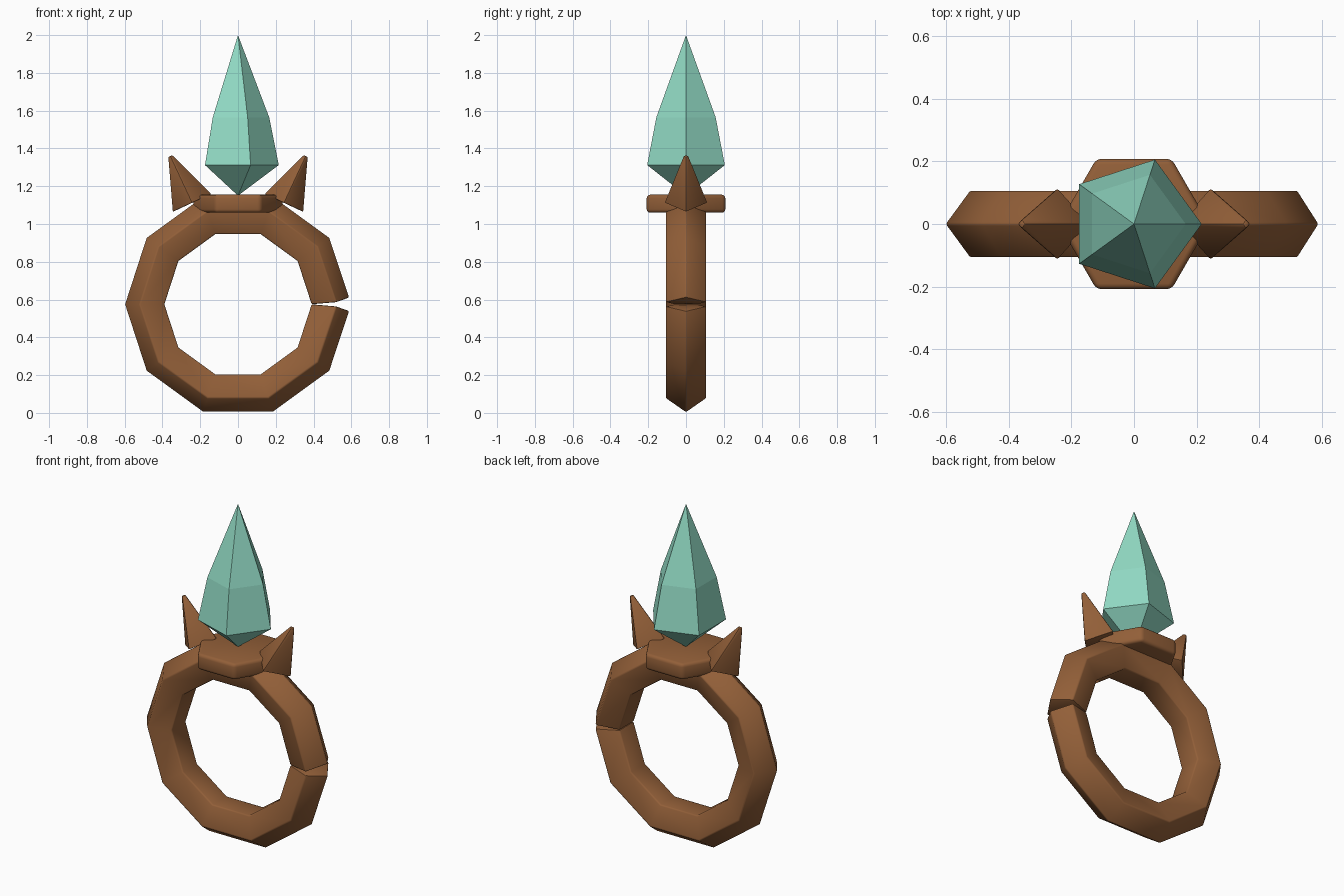
import bpy, bmesh, math
from mathutils import Matrix

if "Cube" in bpy.data.objects:
    bpy.data.objects.remove(bpy.data.objects["Cube"])


def material(name, rgb):
    m = bpy.data.materials.new(name)
    m.diffuse_color = (*rgb, 1)
    m.use_nodes = True
    m.node_tree.nodes["Principled BSDF"].inputs["Base Color"].default_value = m.diffuse_color
    return m


BRONZE = material("brown_metal", (0.29, 0.115, 0.04))
GREEN = material("mint_crystal", (0.285, 0.70, 0.55))


def finish(name, bm, mat, bevel=0, segments=2, limit=50):
    bmesh.ops.recalc_face_normals(bm, faces=bm.faces)
    me = bpy.data.meshes.new(name)
    bm.to_mesh(me)
    bm.free()
    me.materials.append(mat)
    ob = bpy.data.objects.new(name, me)
    bpy.context.collection.objects.link(ob)
    if bevel:
        mod = ob.modifiers.new("soft_edges", "BEVEL")
        mod.width, mod.segments = bevel, segments
        mod.limit_method = "ANGLE"
        mod.angle_limit = math.radians(limit)
        bpy.ops.object.select_all(action="DESELECT")
        ob.select_set(True)
        bpy.context.view_layer.objects.active = ob
        bpy.ops.object.modifier_apply(modifier=mod.name)
        bpy.ops.object.shade_smooth_by_angle(angle=math.radians(35))
    return ob


def skin(bm, loops, cap=False):
    n = len(loops[0])
    for a, b in zip(loops, loops[1:]):
        for i in range(n):
            j = (i + 1) % n
            bm.faces.new((a[i], a[j], b[j], b[i]))
    if cap:
        bm.faces.new(loops[0])
        bm.faces.new(loops[-1])


# Band: ten segments with a five-sided section, split by a wedge at +x
SECTION = [(0.60, 0), (0.521, 0.108), (0.39, 0.067), (0.39, -0.067), (0.521, -0.108)]
CENTRE_Z = 0.575
bm = bmesh.new()
loops = []
for k in range(11):
    a = math.tau * k / 10
    side = 1 if k == 0 else -1 if k == 10 else 0
    loops.append([bm.verts.new((r * math.cos(a) - abs(side) * max(0, r - 0.59), y,
                                CENTRE_Z + r * math.sin(a)
                                + side * max(0.0005, (r - 0.49) * 0.33)))
                  for r, y in SECTION])
skin(bm, loops, cap=True)
finish("ring_band", bm, BRONZE, 0.007)

# Hexagonal setting plate
bm = bmesh.new()
bmesh.ops.create_cone(bm, cap_ends=True, segments=6, radius1=0.24, radius2=0.24, depth=0.095,
                      matrix=Matrix.Translation((0, 0, 1.1075)) @ Matrix.Rotation(math.pi / 2, 4, "Z"))
# keep two corners on the x axis
if max(v.co.y for v in bm.verts) > 0.22:
    bmesh.ops.rotate(bm, verts=bm.verts, cent=(0, 0, 0), matrix=Matrix.Rotation(math.pi / 2, 3, "Z"))
finish("setting_plate", bm, BRONZE, 0.018, 3, 40)

# Pair of four-sided prongs leaning outward
for s, label in ((-1, "left"), (1, "right")):
    bm = bmesh.new()
    loops = []
    for rad, h in ((0.115, 0), (0.014, 0.273)):
        loops.append([bm.verts.new((math.cos(i * math.pi / 2) * rad,
                                    math.sin(i * math.pi / 2) * rad, h)) for i in range(4)])
    skin(bm, loops, cap=True)
    bm.transform(Matrix.Translation((s * 0.243, 0, 1.112))
                 @ Matrix.Rotation(s * math.radians(25), 4, "Y"))
    finish("prong_" + label, bm, BRONZE, 0.006)

# Five-sided crystal
bm = bmesh.new()
loops = [[bm.verts.new((r * math.cos(math.tau * i / 5), r * math.sin(math.tau * i / 5), z))
          for i in range(5)] for r, z in ((0.216, 1.312), (0.165, 1.565))]
skin(bm, loops)
for loop, z in ((loops[0], 1.15), (loops[1], 2.0)):
    tip = bm.verts.new((0, 0, z))
    for i in range(5):
        bm.faces.new((loop[i], loop[(i + 1) % 5], tip))
finish("crystal", bm, GREEN)
